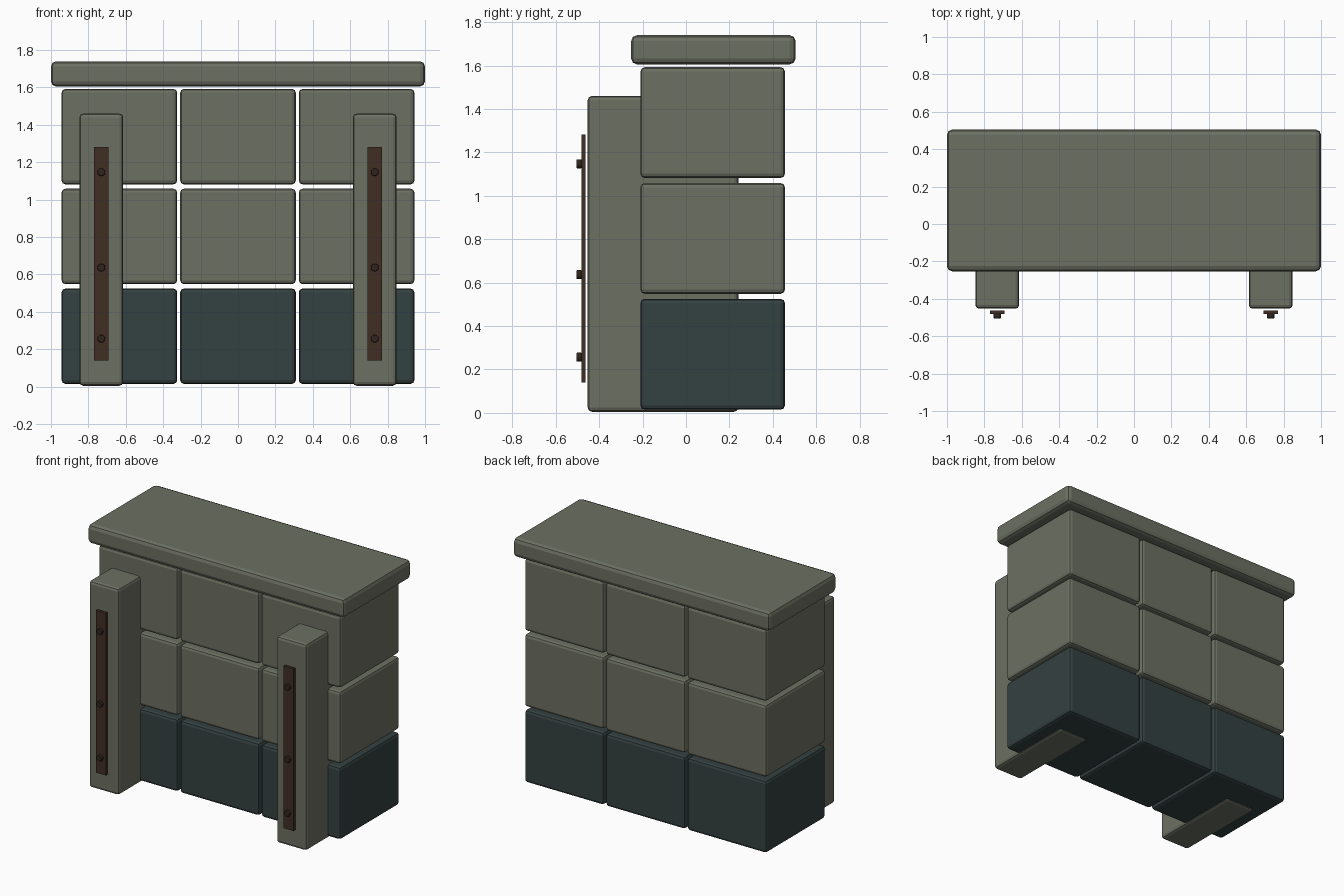
import bpy, math

if "Cube" in bpy.data.objects:
    bpy.data.objects.remove(bpy.data.objects["Cube"])


def material(name, rgb):
    m = bpy.data.materials.new(name)
    m.diffuse_color = (*rgb, 1)
    m.use_nodes = True
    m.node_tree.nodes["Principled BSDF"].inputs["Base Color"].default_value = m.diffuse_color
    return m


stone = material("grey green stone", (0.150, 0.160, 0.122))
damp = material("dark damp stone", (0.034, 0.052, 0.052))
rust = material("rusty iron", (0.050, 0.026, 0.017))
bolt_iron = material("dark bolt iron", (0.030, 0.018, 0.013))


def finish(ob, name, mat, bevel):
    ob.name = name
    ob.data.materials.append(mat)
    if bevel:
        mod = ob.modifiers.new("soft edges", 'BEVEL')
        mod.width = bevel
        mod.segments = 2
        mod.limit_method = 'ANGLE'
    return ob


def box(name, lo, hi, mat, bevel=0.0):
    bpy.ops.mesh.primitive_cube_add(size=1, location=[(a + b) / 2 for a, b in zip(lo, hi)])
    ob = bpy.context.object
    ob.scale = [b - a for a, b in zip(lo, hi)]
    bpy.ops.object.transform_apply(location=False, rotation=False, scale=True)
    return finish(ob, name, mat, bevel)


# Wall: three courses of three blocks, with open joints
for row in range(3):
    z = 0.015 + row * 0.5335
    for col in (-1, 0, 1):
        x = col * 0.634
        box("wall_block", (x - 0.309, -0.21, z), (x + 0.309, 0.456, z + 0.51),
            damp if row == 0 else stone, 0.02)

# Coping slab
box("coping_slab", (-1, -0.253, 1.605), (1, 0.505, 1.74), stone, 0.028)

# Buttresses with an iron strap and bolts
for s in (-1, 1):
    x = s * 0.731
    box("buttress", (x - 0.117, -0.453, 0.005), (x + 0.117, 0.241, 1.46), stone, 0.02)
    box("iron_strap", (x - 0.039, -0.482, 0.14), (x + 0.039, -0.462, 1.282), rust)
    for z in (0.257, 0.637, 1.147):
        bpy.ops.mesh.primitive_cylinder_add(vertices=12, radius=0.021, depth=0.025,
                                            location=(x, -0.4925, z),
                                            rotation=(math.pi / 2, 0, 0))
        finish(bpy.context.object, "strap_bolt", bolt_iron, 0.005)
